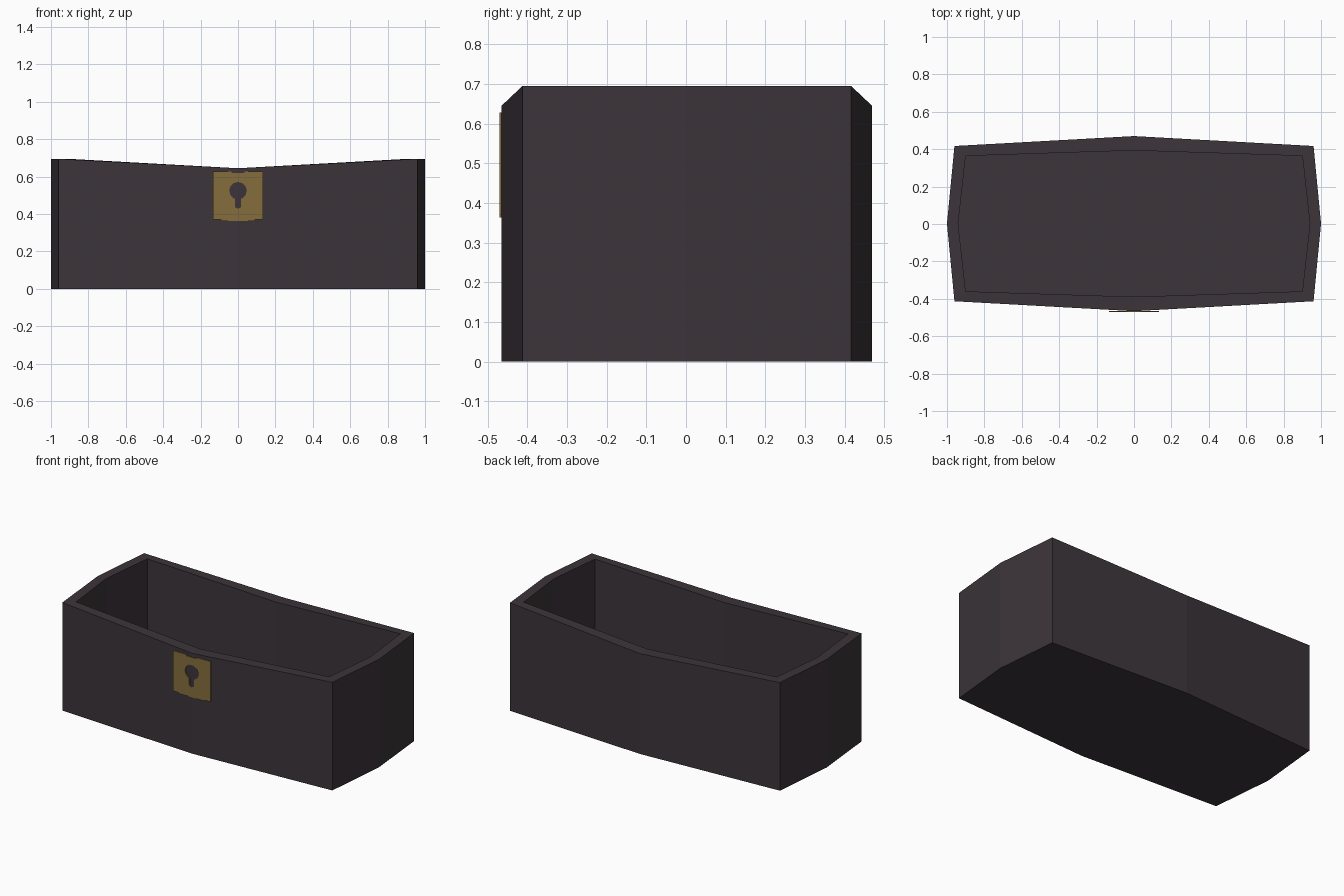
import bpy, bmesh, math

if "Cube" in bpy.data.objects:
    bpy.data.objects.remove(bpy.data.objects["Cube"])


def material(name, rgb):
    m = bpy.data.materials.new(name)
    m.diffuse_color = (*rgb, 1)
    m.use_nodes = True
    m.node_tree.nodes["Principled BSDF"].inputs["Base Color"].default_value = m.diffuse_color
    return m


dark_wood = material("dark wood", (0.045, 0.035, 0.042))
brass = material("brass", (0.235, 0.155, 0.046))


def finish(name, bm, mat):
    bmesh.ops.recalc_face_normals(bm, faces=bm.faces[:])
    me = bpy.data.meshes.new(name)
    bm.to_mesh(me)
    bm.free()
    me.materials.append(mat)
    ob = bpy.data.objects.new(name, me)
    bpy.context.collection.objects.link(ob)
    return ob


# Chest body: bowed eight-point outline, hollow, rim dipping at front and back
CY = 0.002


def ring(bm, cx, cy, mx, my, z, z_mid):
    pts = [(mx, 0, z), (cx, cy, z), (0, my, z_mid), (-cx, cy, z),
           (-mx, 0, z), (-cx, -cy, z), (0, -my, z_mid), (cx, -cy, z)]
    return [bm.verts.new((x, y + CY, h)) for x, y, h in pts]


bm = bmesh.new()
outer, inner = (0.96, 0.415, 1.0, 0.468), (0.90, 0.362, 0.94, 0.391)
rings = [ring(bm, *outer, 0, 0), ring(bm, *outer, 0.695, 0.645),
         ring(bm, *inner, 0.695, 0.645), ring(bm, *inner, 0.06, 0.06)]
for a, b in zip(rings, rings[1:]):
    for i in range(8):
        j = (i + 1) % 8
        bm.faces.new((a[i], a[j], b[j], b[i]))
bm.faces.new(rings[0])
bm.faces.new(rings[-1])
finish("chest_body", bm, dark_wood)

# Lock plate: right half outline with keyhole cut-out and top notch, mirrored
hole = [(0, 0.43), (0.011, 0.432), (0.017, 0.442), (0.017, 0.482)]
hole += [(0.047 * math.cos(math.radians(a)), 0.525 + 0.047 * math.sin(math.radians(a)))
         for a in range(-60, 90, 30)] + [(0, 0.572)]
half = hole + [(0, 0.62), (0.036, 0.621), (0.036, 0.629), (0.133, 0.629),
               (0.133, 0.37), (0.092, 0.37), (0.092, 0.364), (0, 0.364)]
bm = bmesh.new()
for s in (1, -1):
    bm.faces.new([bm.verts.new((s * x, -0.471, z)) for x, z in half])
bmesh.ops.remove_doubles(bm, verts=bm.verts[:], dist=1e-5)
bmesh.ops.triangulate(bm, faces=bm.faces[:])
bmesh.ops.recalc_face_normals(bm, faces=bm.faces[:])
ext = bmesh.ops.extrude_face_region(bm, geom=bm.faces[:])
for v in ext["geom"]:
    if isinstance(v, bmesh.types.BMVert):
        v.co.y += 0.006
finish("lock_plate", bm, brass)
